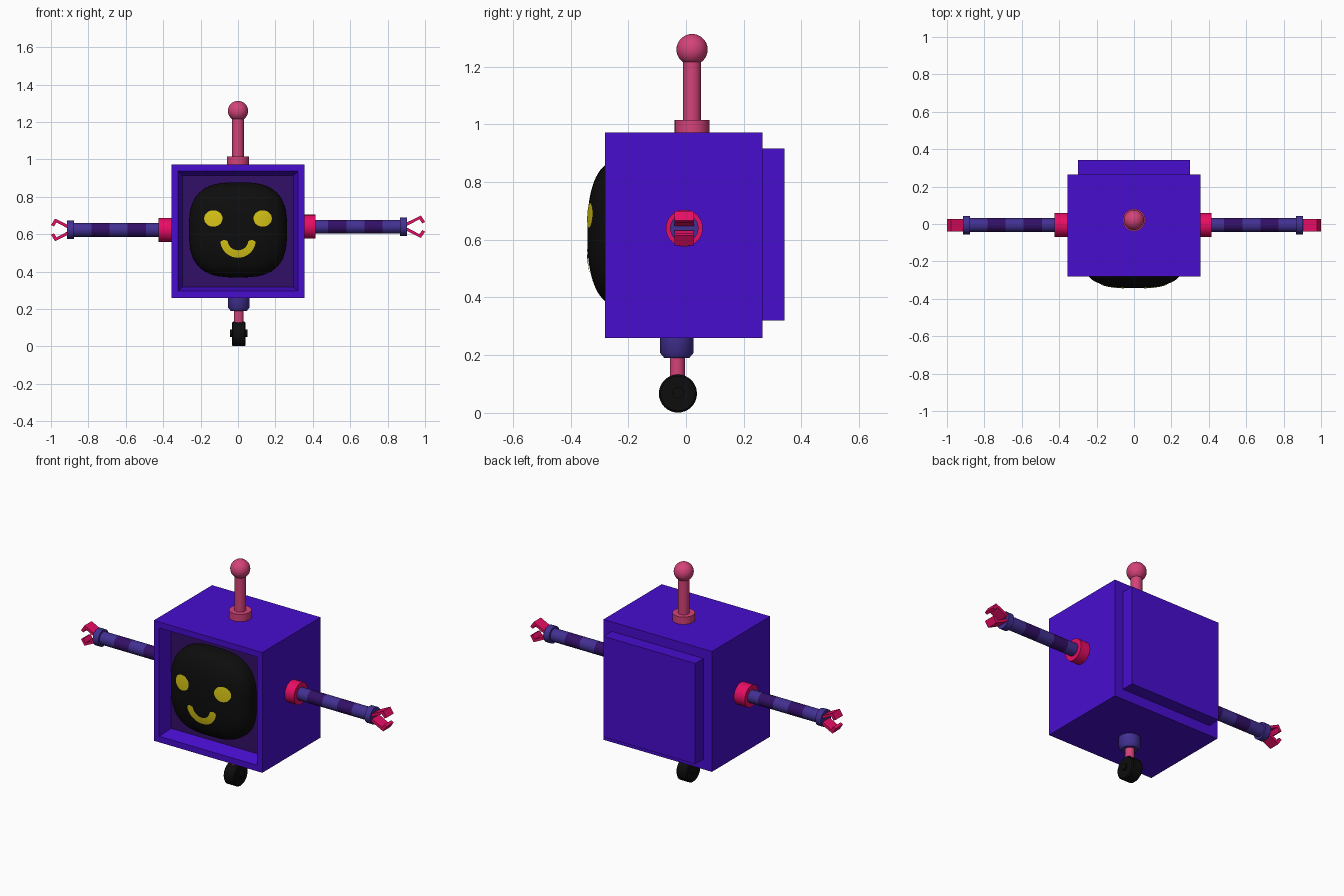
import bpy, bmesh, math
from mathutils import Vector, Matrix

if "Cube" in bpy.data.objects:
    bpy.data.objects.remove(bpy.data.objects["Cube"])


def material(name, rgb):
    m = bpy.data.materials.new(name)
    m.diffuse_color = (*rgb, 1)
    m.use_nodes = True
    m.node_tree.nodes["Principled BSDF"].inputs["Base Color"].default_value = m.diffuse_color
    return m


VIOLET = material("violet", (0.065, 0.004, 0.62))
DARK = material("dark purple", (0.032, 0.005, 0.135))
INDIGO = material("indigo", (0.055, 0.03, 0.29))
ROSE = material("rose", (0.66, 0.055, 0.19))
HOT = material("hot pink", (0.8, 0.004, 0.13))
YELLOW = material("yellow", (0.68, 0.55, 0.008))
BLACK = material("black", (0.004, 0.004, 0.004))


def finish(name, bm, mats, smooth=False):
    bmesh.ops.recalc_face_normals(bm, faces=bm.faces)
    me = bpy.data.meshes.new(name)
    bm.to_mesh(me)
    bm.free()
    for m in mats:
        me.materials.append(m)
    ob = bpy.data.objects.new(name, me)
    bpy.context.collection.objects.link(ob)
    if smooth:
        bpy.ops.object.select_all(action='DESELECT')
        ob.select_set(True)
        bpy.context.view_layer.objects.active = ob
        bpy.ops.object.shade_smooth_by_angle(angle=math.radians(40))
    return ob


def box_bm(lo, hi):
    bm = bmesh.new()
    lo, hi = Vector(lo), Vector(hi)
    bmesh.ops.create_cube(bm, size=1, matrix=Matrix.Translation((lo + hi) / 2)
                          @ Matrix.Diagonal((*(hi - lo), 1)))
    return bm


def lathe(name, profile, origin, axis, mat, sides=32):
    """Spin (distance, radius) points round an axis through origin."""
    bm = bmesh.new()
    rot = Vector((0, 0, 1)).rotation_difference(Vector(axis)).to_matrix()
    rings = []
    for d, r in profile:
        rings.append([bm.verts.new(Vector(origin) + rot @ Vector(
            (r * math.cos(2 * math.pi * i / sides), r * math.sin(2 * math.pi * i / sides), d)))
            for i in range(sides)])
    for a, b in zip(rings, rings[1:]):
        for i in range(sides):
            j = (i + 1) % sides
            bm.faces.new((a[i], a[j], b[j], b[i]))
    bm.faces.new(rings[0])
    bm.faces.new(rings[-1])
    return finish(name, bm, [mat], True)


# Body: box with a tapered screen recess in the front
bm = box_bm((-0.355, -0.28, 0.26), (0.355, 0.265, 0.972))
bm.normal_update()
front = min(bm.faces, key=lambda f: f.calc_center_median().y)
bmesh.ops.inset_region(bm, faces=[front], thickness=0.05)
bmesh.ops.inset_region(bm, faces=[front], thickness=0.032, depth=-0.08)
front.material_index = 1
finish("body", bm, [VIOLET, DARK])
finish("back_panel", box_bm((-0.3, 0.26, 0.32), (0.3, 0.342, 0.916)), [VIOLET])

# Screen: bulging rounded square
HALF_W, HALF_H, DEPTH, MID_Y, MID_Z = 0.262, 0.254, 0.122, -0.22, 0.623
N, P = 2.9, 2.5


def screen_y(x, z):
    r = (abs(x / HALF_W) ** N + abs((z - MID_Z) / HALF_H) ** N) ** (1 / N)
    return MID_Y - DEPTH * max(0, 1 - r ** P) ** (1 / P)


def grid_surface(name, rows, mat, closed):
    """Skin rows of (x, y, z) points."""
    bm = bmesh.new()
    vs = [[bm.verts.new(p) for p in row] for row in rows]
    for a, b in zip(vs, vs[1:]):
        n = len(a)
        for i in range(n if closed else n - 1):
            j = (i + 1) % n
            bm.faces.new((a[i], a[j], b[j], b[i]))
    if closed:
        bm.faces.new(vs[0])
    ob = finish(name, bm, [mat], True)
    # front-facing normals
    if sum(p.normal.y * p.area for p in ob.data.polygons) > 0:
        ob.data.flip_normals()
    return ob


rows = []
for k in range(1, 19):
    r = math.sin(math.pi / 2 * k / 18) ** 0.8
    row = []
    for i in range(64):
        c, s = math.cos(math.pi * i / 32), math.sin(math.pi * i / 32)
        q = r / (abs(c) ** N + abs(s) ** N) ** (1 / N)
        x, z = HALF_W * q * c, MID_Z + HALF_H * q * s
        row.append((x, screen_y(x, z) if k < 18 else MID_Y, z))
    rows.append(row)
rows.append([(x, -0.195, z) for x, y, z in rows[-1]])
grid_surface("screen", rows, BLACK, True)


def on_screen(x, z):
    return (x, screen_y(x, z) - 0.004, z)


# Eyes and smile: thin skins following the screen
for side, label in ((-1, "left"), (1, "right")):
    rows = [[on_screen(side * 0.132 + 0.049 * k / 5 * math.cos(math.pi * i / 16),
                       0.684 + 0.044 * k / 5 * math.sin(math.pi * i / 16))
             for i in range(32)] for k in range(1, 6)]
    grid_surface(label + "_eye", rows, YELLOW, True)

rows = []
for i in range(41):
    t = i / 40
    a = math.pi * (1 + t)
    end = min(t, 1 - t) / 0.06
    w = 0.02 * (math.sqrt(max(0, 1 - (1 - end) ** 2)) * 0.8 + 0.2 if end < 1 else 1)
    rows.append([on_screen((0.075 + w * k / 2) * math.cos(a),
                           0.569 + (0.075 + w * k / 2) * math.sin(a)) for k in range(-2, 3)])
grid_surface("smile", rows, YELLOW, False)

# Antenna
lathe("antenna_base", [(0.96, 0.06), (1.015, 0.06)], (0, 0.021, 0), (0, 0, 1), ROSE)
lathe("antenna_rod", [(1.0, 0.031), (1.23, 0.031)], (0, 0.021, 0), (0, 0, 1), ROSE)
bm = bmesh.new()
bmesh.ops.create_uvsphere(bm, u_segments=32, v_segments=18, radius=0.054,
                          matrix=Matrix.Translation((0, 0.021, 1.259)))
finish("antenna_ball", bm, [ROSE], True)

# Leg and wheel
lathe("leg_socket", [(0.19, 0.043), (0.208, 0.058), (0.27, 0.058)],
      (0.004, -0.032, 0), (0, 0, 1), INDIGO)
lathe("leg_rod", [(0.08, 0.026), (0.2, 0.026)], (0.004, -0.03, 0), (0, 0, 1), ROSE)
lathe("wheel", [(-0.036, 0.06), (-0.03, 0.066), (0.03, 0.066), (0.036, 0.06)],
      (0.004, -0.028, 0.067), (1, 0, 0), BLACK)
lathe("wheel_axle", [(-0.046, 0.02), (0.046, 0.02)],
      (0.004, -0.028, 0.07), (1, 0, 0), BLACK)

# Arms with striped sleeves, wrist cuffs and pincers
for side, label, z, shift in ((-1, "left", 0.623, 0.01), (1, "right", 0.64, 0)):
    origin, axis = (0, -0.006, z), (side, 0, 0)
    lathe(label + "_shoulder", [(0.34, 0.064), (0.415 + shift, 0.064)], origin, axis, HOT)
    cuts = [0.40, 0.482, 0.58, 0.677, 0.773, 0.88]
    for i in range(5):
        lathe(f"{label}_arm_band_{i + 1}",
              [(cuts[i] + shift, 0.037), (cuts[i + 1] + shift, 0.037)],
              origin, axis, DARK if i % 2 else INDIGO)
    lathe(label + "_cuff", [(0.867 + shift, 0.049), (0.903 + shift, 0.049)],
          origin, axis, INDIGO)
    # each finger is a bent strip extruded in y
    for up, pos in ((1, "upper"), (-1, "lower")):
        outline = [(0.89, 0.006), (0.905, 0.024), (0.978, 0.06), (1.0, 0.026),
                   (0.985, 0.018), (0.97, 0.04), (0.91, 0.008)]
        bm = bmesh.new()
        f = bm.faces.new([bm.verts.new((side * x, -0.04, z + up * h)) for x, h in outline])
        ext = bmesh.ops.extrude_face_region(bm, geom=[f])
        bmesh.ops.translate(bm, vec=(0, 0.068, 0), verts=[
            v for v in ext["geom"] if isinstance(v, bmesh.types.BMVert)])
        finish(f"{label}_{pos}_finger", bm, [HOT])
